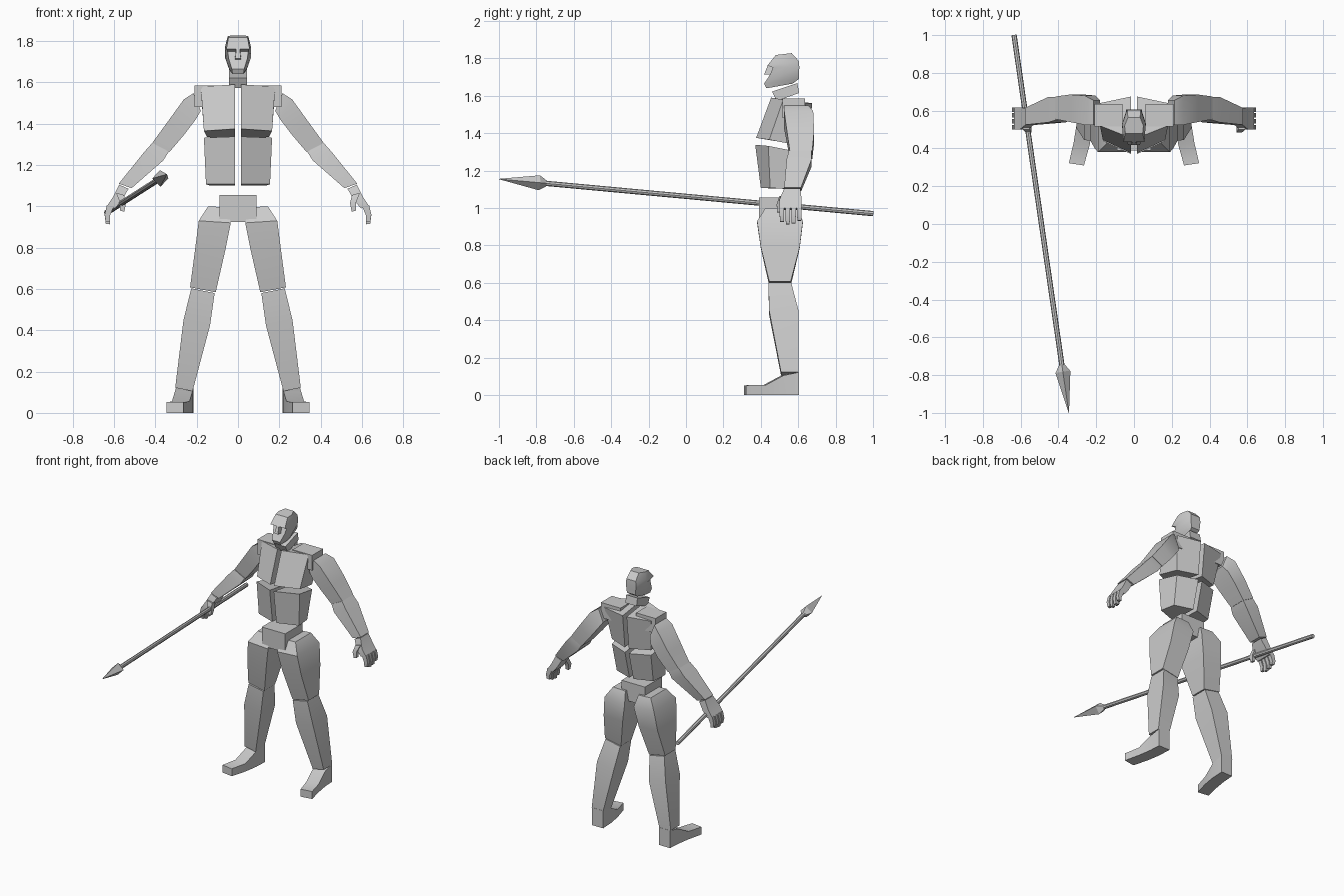
import bpy, bmesh, math
from mathutils import Vector

grey = bpy.data.materials.new("plain_grey")
grey.diffuse_color = (0.6, 0.6, 0.6, 1)


def loft(name, rings, mirror=False, angle=30):
    """Skin a list of point rings into a closed solid."""
    bm = bmesh.new()
    loops = [[bm.verts.new(p) for p in ring] for ring in rings]
    n = len(loops[0])
    for a, b in zip(loops, loops[1:]):
        for i in range(n):
            j = (i + 1) % n
            bm.faces.new((a[i], a[j], b[j], b[i]))
    bm.faces.new(loops[0][::-1])
    bm.faces.new(loops[-1])
    bmesh.ops.recalc_face_normals(bm, faces=bm.faces)
    me = bpy.data.meshes.new(name)
    bm.to_mesh(me)
    bm.free()
    me.materials.append(grey)
    ob = bpy.data.objects.new(name, me)
    bpy.context.collection.objects.link(ob)
    bpy.ops.object.select_all(action='DESELECT')
    ob.select_set(True)
    bpy.context.view_layer.objects.active = ob
    bpy.ops.object.shade_smooth_by_angle(angle=math.radians(angle))
    if mirror:
        ob.modifiers.new("other_side", 'MIRROR').use_bisect_axis[0] = False
    return ob


def limb(name, sections, mirror=True):
    """Four-sided limb: outer x, outer z, inner x, inner z, front y, back y."""
    loft(name, [[(xo, y0, zo), (xo, y1, zo), (xi, y1, zi), (xi, y0, zi)]
                for xo, zo, xi, zi, y0, y1 in sections], mirror)


def box(name, x0, x1, y0, y1, z0, z1, mirror=False):
    limb(name, [(x0, z0, x1, z0, y0, y1), (x0, z1, x1, z1, y0, y1)], mirror)


def head_ring(yf, zf, wf, ym, wm, yb, zb, wb):
    zm = zf + (zb - zf) * (ym - yf) / (yb - yf)
    return [(-wf, yf, zf), (wf, yf, zf), (wm, ym, zm),
            (wb, yb, zb), (-wb, yb, zb), (-wm, ym, zm)]


# Head: chin, jaw, eye line, brow, crown
loft("head", [
    head_ring(0.43, 1.640, 0.026, 0.50, 0.036, 0.57, 1.665, 0.025),
    head_ring(0.418, 1.665, 0.030, 0.51, 0.048, 0.604, 1.690, 0.032),
    head_ring(0.450, 1.715, 0.045, 0.53, 0.062, 0.604, 1.720, 0.036),
    head_ring(0.465, 1.750, 0.050, 0.53, 0.064, 0.606, 1.750, 0.038),
    head_ring(0.435, 1.762, 0.056, 0.53, 0.062, 0.604, 1.785, 0.036),
    head_ring(0.480, 1.818, 0.046, 0.52, 0.050, 0.565, 1.828, 0.032),
])
loft("nose", [
    [(-0.014, 0.418, 1.715), (0.014, 0.418, 1.715), (0.016, 0.47, 1.710), (-0.016, 0.47, 1.710)],
    [(-0.008, 0.438, 1.765), (0.008, 0.438, 1.765), (0.010, 0.48, 1.765), (-0.010, 0.48, 1.765)],
])

# Tilted neck block
W = 0.043
loft("neck", [
    [(-W, 0.485, 1.572), (W, 0.485, 1.572), (W, 0.605, 1.615), (-W, 0.605, 1.615)],
    [(-W, 0.460, 1.622), (W, 0.460, 1.622), (W, 0.595, 1.668), (-W, 0.595, 1.668)],
])

# Torso halves with a gap down the middle
loft("chest", [
    [(0.015, 0.375, 1.375), (0.165, 0.445, 1.365), (0.15, 0.60, 1.335), (0.015, 0.65, 1.33)],
    [(0.015, 0.455, 1.590), (0.180, 0.520, 1.580), (0.18, 0.64, 1.560), (0.015, 0.675, 1.56)],
], True)
loft("abdomen", [
    [(0.015, 0.400, 1.107), (0.155, 0.450, 1.107), (0.14, 0.56, 1.102), (0.015, 0.60, 1.10)],
    [(0.015, 0.370, 1.338), (0.165, 0.440, 1.332), (0.15, 0.60, 1.300), (0.015, 0.65, 1.295)],
], True)
box("collar_block", 0.06, 0.21, 0.515, 0.635, 1.48, 1.585, True)
box("pelvis", -0.09, 0.09, 0.39, 0.58, 0.925, 1.055)

# Arms
limb("upper_arm", [
    (0.215, 1.548, 0.180, 1.462, 0.525, 0.655),
    (0.262, 1.518, 0.205, 1.420, 0.525, 0.680),
    (0.340, 1.410, 0.262, 1.345, 0.540, 0.685),
    (0.415, 1.307, 0.333, 1.262, 0.555, 0.675),
])
limb("forearm", [
    (0.415, 1.307, 0.335, 1.265, 0.550, 0.672),
    (0.455, 1.262, 0.362, 1.222, 0.538, 0.672),
    (0.577, 1.110, 0.515, 1.088, 0.525, 0.615),
])

# Hands
limb("palm", [
    (0.575, 1.105, 0.530, 1.085, 0.525, 0.612),
    (0.605, 1.045, 0.562, 1.030, 0.500, 0.618),
    (0.635, 1.000, 0.595, 0.990, 0.500, 0.618),
])
for i, drop in enumerate((0.012, 0.0, 0.004, 0.018)):
    y = 0.501 + 0.031 * i
    limb("finger_%d" % (i + 1), [
        (0.635, 1.005, 0.603, 0.995, y, y + 0.024),
        (0.646, 0.960, 0.620, 0.955, y, y + 0.024),
        (0.640, 0.915 + drop, 0.620, 0.913 + drop, y + 0.002, y + 0.022),
    ])
limb("thumb", [
    (0.590, 1.065, 0.552, 1.055, 0.500, 0.535),
    (0.572, 1.020, 0.542, 1.015, 0.485, 0.515),
    (0.570, 0.978, 0.550, 0.975, 0.486, 0.508),
])

# Legs
limb("thigh", [
    (0.145, 1.000, 0.050, 0.995, 0.425, 0.595),
    (0.190, 0.930, 0.035, 0.920, 0.380, 0.625),
    (0.208, 0.790, 0.062, 0.785, 0.400, 0.608),
    (0.232, 0.608, 0.108, 0.584, 0.445, 0.560),
])
limb("shin", [
    (0.226, 0.603, 0.113, 0.580, 0.440, 0.562),
    (0.264, 0.450, 0.135, 0.425, 0.445, 0.602),
    (0.304, 0.122, 0.220, 0.105, 0.508, 0.602),
])

# Feet, turned slightly outward
feet = [(0.604, 0.215, 0.300, 0.122), (0.510, 0.220, 0.305, 0.105),
        (0.417, 0.235, 0.320, 0.055), (0.310, 0.265, 0.345, 0.052)]
loft("foot", [[(a, y, 0), (b, y + 0.012, 0), (b, y + 0.012, h), (a, y, h)]
              if y < 0.6 else [(a, y, 0), (b, y, 0), (b, y, h), (a, y, h)]
              for y, a, b, h in feet], True)

# Spear held in one hand
tail, tip = Vector((-0.635, 1.0, 0.970)), Vector((-0.345, -1.0, 1.155))
axis = (tip - tail).normalized()
side = axis.cross(Vector((0, 0, 1))).normalized()
up = side.cross(axis)


def ring(t, r, n):
    c = tail.lerp(tip, t)
    return [c + r * (math.cos(k * math.tau / n) * side + math.sin(k * math.tau / n) * up)
            for k in range(n)]


loft("spear_shaft", [ring(0, 0.014, 8), ring(0.89, 0.014, 8)])
loft("spear_head", [ring(0.872, 0.014, 4), ring(0.892, 0.040, 4), ring(1.0, 0.001, 4)], angle=20)
